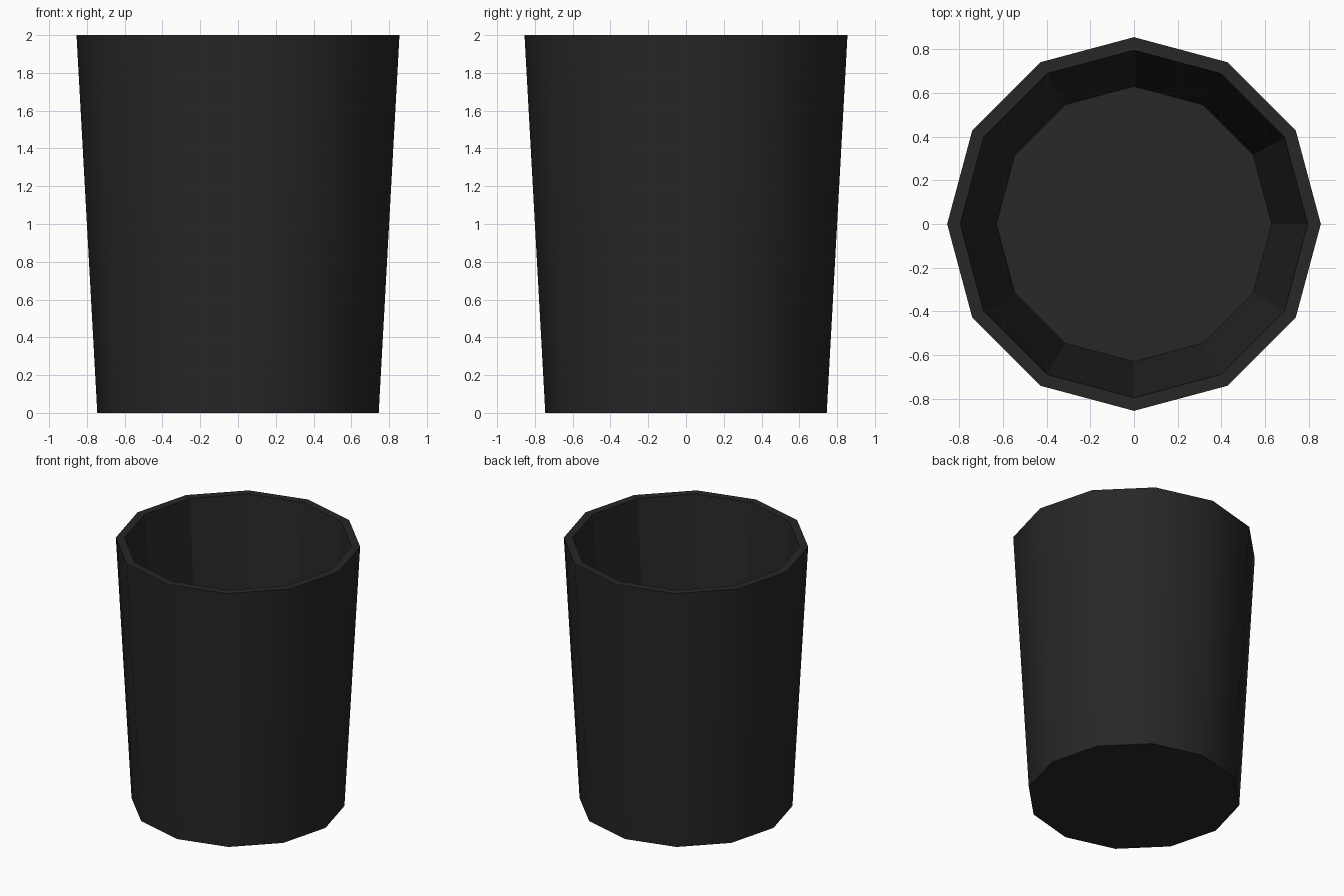
import bpy, bmesh
from math import cos, sin, pi

if "Cube" in bpy.data.objects:
    bpy.data.objects.remove(bpy.data.objects["Cube"])

SIDES = 12
# Profile (radius, height): outer foot, outer rim, inner rim, inner floor
PROFILE = [(0.745, 0.0), (0.855, 2.0), (0.795, 2.0), (0.63, 0.1)]

bm = bmesh.new()
rings = [[bm.verts.new((r * cos(2 * pi * i / SIDES), r * sin(2 * pi * i / SIDES), z))
          for i in range(SIDES)] for r, z in PROFILE]

# Outer wall, rim and inner wall
for level, (a, b) in enumerate(zip(rings, rings[1:])):
    for i in range(SIDES):
        j = (i + 1) % SIDES
        face = bm.faces.new((a[i], a[j], b[j], b[i]))
        face.smooth = level == 0

# Underside and inner floor
bm.faces.new(rings[0][::-1])
bm.faces.new(rings[-1])

# Keep the foot and rim edges crisp, outer wall smooth
for e in bm.edges:
    e.smooth = all(f.smooth for f in e.link_faces)

mesh = bpy.data.meshes.new("cup")
bm.to_mesh(mesh)
bm.free()
cup = bpy.data.objects.new("cup", mesh)
bpy.context.collection.objects.link(cup)

# Near-black finish
mat = bpy.data.materials.new("black")
mat.diffuse_color = (0.02, 0.02, 0.02, 1)
mat.use_nodes = True
mat.node_tree.nodes["Principled BSDF"].inputs["Base Color"].default_value = mat.diffuse_color
mesh.materials.append(mat)
